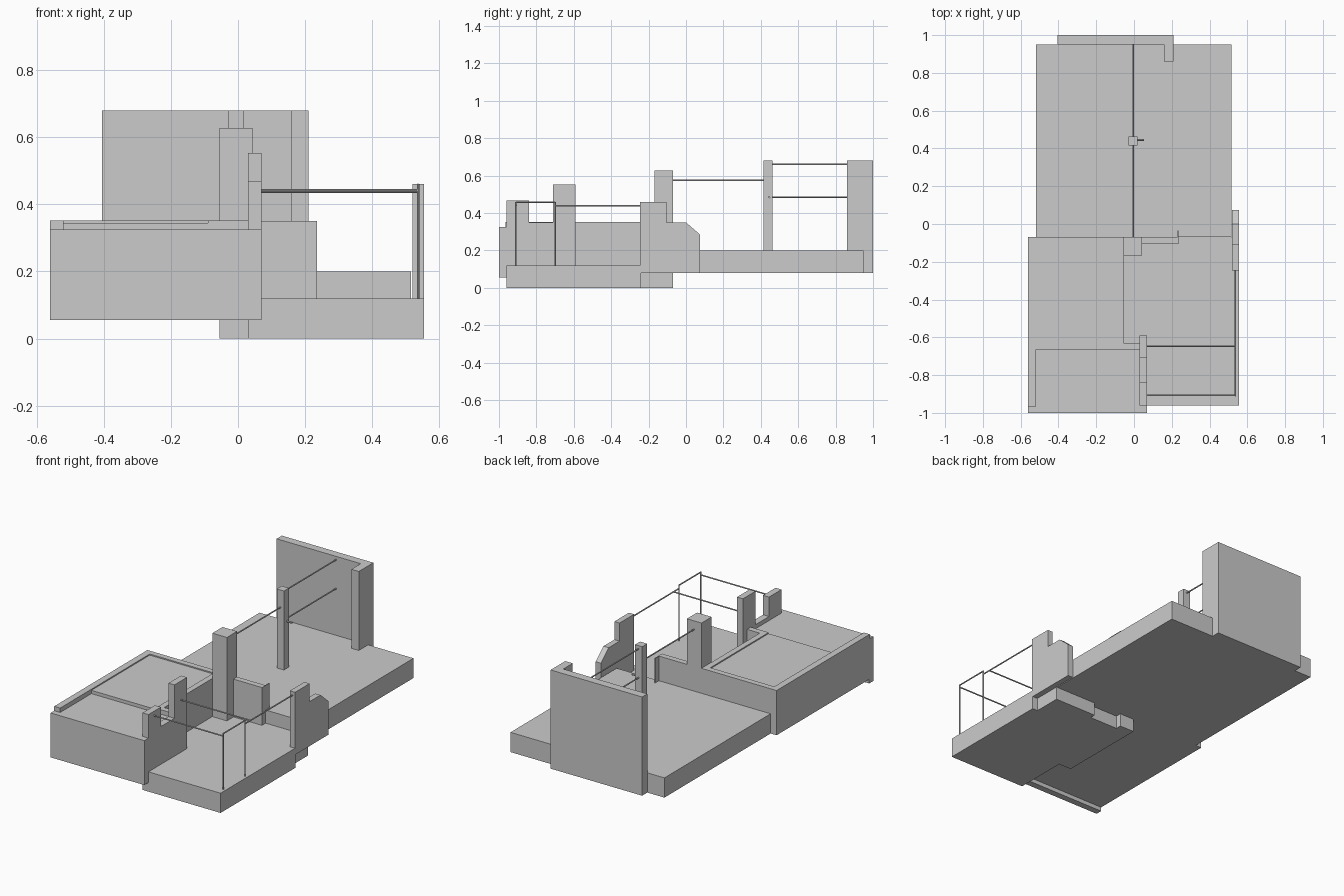
import bpy, bmesh
from mathutils import Vector

if "Cube" in bpy.data.objects:
    bpy.data.objects.remove(bpy.data.objects["Cube"])


def finish(name, bm):
    bmesh.ops.recalc_face_normals(bm, faces=bm.faces)
    mesh = bpy.data.meshes.new(name)
    bm.to_mesh(mesh)
    bm.free()
    obj = bpy.data.objects.new(name, mesh)
    bpy.context.collection.objects.link(obj)
    return obj


def prism(name, points, depth):
    """Extrude a closed outline of 3D points along a vector."""
    bm = bmesh.new()
    face = bm.faces.new([bm.verts.new(p) for p in points])
    grown = bmesh.ops.extrude_face_region(bm, geom=[face], use_keep_orig=True)
    moved = [g for g in grown["geom"] if isinstance(g, bmesh.types.BMVert)]
    bmesh.ops.translate(bm, verts=moved, vec=depth)
    return finish(name, bm)


def plan(name, outline, z0, z1):
    return prism(name, [(x, y, z0) for x, y in outline], (0, 0, z1 - z0))


def side(name, outline, x0, x1):
    return prism(name, [(x0, y, z) for y, z in outline], (x1 - x0, 0, 0))


def box(name, x0, x1, y0, y1, z0, z1):
    return plan(name, [(x0, y0), (x1, y0), (x1, y1), (x0, y1)], z0, z1)


def rod(name, a, b, radius=0.004):
    a, b = Vector(a), Vector(b)
    bm = bmesh.new()
    bmesh.ops.create_cone(bm, cap_ends=True, segments=8, radius1=radius,
                          radius2=radius, depth=(b - a).length)
    obj = finish(name, bm)
    obj.location = (a + b) / 2
    obj.rotation_mode = 'QUATERNION'
    obj.rotation_quaternion = (b - a).to_track_quat('Z', 'Y')
    return obj


# Rear deck and its L-shaped end wall
box("rear_deck", -0.52, 0.515, -0.07, 0.95, 0.08, 0.20)
plan("end_wall", [(-0.405, 0.95), (0.16, 0.95), (0.16, 0.86), (0.21, 0.86),
                  (0.21, 1.0), (-0.405, 1.0)], 0.08, 0.68)

# Low front terrace, stepping in beneath the right wall and centre panel
plan("front_terrace", [(0.07, -0.96), (0.555, -0.96), (0.555, -0.24),
                       (0.52, -0.24), (0.52, -0.07), (0.235, -0.07),
                       (0.235, -0.105), (-0.055, -0.105), (-0.055, -0.63),
                       (0.07, -0.63)], 0, 0.12)

# Raised left block: front roof, rear roof, front skirt
box("front_roof_block", -0.56, 0.07, -1.0, -0.63, 0.08, 0.325)
box("rear_roof_block", -0.56, -0.055, -0.665, -0.07, 0.08, 0.345)
box("front_skirt", -0.56, 0.07, -1.0, -0.96, 0.055, 0.325)

# Parapets around the roof
box("left_parapet", -0.56, -0.52, -0.965, -0.07, 0.08, 0.352)
box("back_parapet", -0.56, -0.055, -0.105, -0.07, 0.2, 0.352)
plan("inner_parapet", [(-0.09, -0.105), (-0.09, -0.665), (0.03, -0.665),
                       (0.03, -0.63), (-0.055, -0.63), (-0.055, -0.105)],
     0.12, 0.352)

# Stepped wall with two piers between block and terrace
side("pier_wall", [(-0.96, 0), (-0.59, 0), (-0.59, 0.553), (-0.71, 0.553),
                   (-0.71, 0.35), (-0.84, 0.35), (-0.84, 0.468),
                   (-0.96, 0.468)], 0.03, 0.07)

# Centre column and low panel
box("centre_column", -0.055, 0.043, -0.168, -0.07, 0, 0.627)
box("centre_panel", 0.04, 0.235, -0.105, -0.07, 0.08, 0.35)
box("panel_fin", 0.231, 0.235, -0.07, -0.035, 0.20, 0.35)

# Stepped right wall with sloping corner
side("right_wall", [(-0.245, 0.08), (0.075, 0.08), (0.075, 0.285), (0, 0.35),
                    (-0.105, 0.35), (-0.105, 0.46), (-0.245, 0.46)],
     0.52, 0.555)

# Deck post and overhead rails
box("deck_post", -0.03, 0.018, 0.415, 0.463, 0.20, 0.68)
rod("column_rail", (-0.005, -0.07, 0.575), (-0.005, 0.415, 0.575))
for label, z in (("upper", 0.66), ("lower", 0.485)):
    rod(label + "_deck_rail", (-0.005, 0.463, z), (-0.005, 0.95, z))
rod("post_bracket", (0.018, 0.445, 0.485), (0.052, 0.445, 0.485), 0.006)

# Terrace railing
for label, y in (("corner", -0.91), ("middle", -0.70)):
    rod(label + "_rail_post", (0.537, y, 0.12), (0.537, y, 0.46))
for label, y, z in (("front", -0.907, 0.442), ("rear", -0.647, 0.438)):
    rod(label + "_cross_rail", (0.07, y, z), (0.537, y, z))
rod("side_rail_front", (0.537, -0.91, 0.458), (0.537, -0.70, 0.458))
rod("side_rail_rear", (0.537, -0.70, 0.438), (0.537, -0.245, 0.438))
